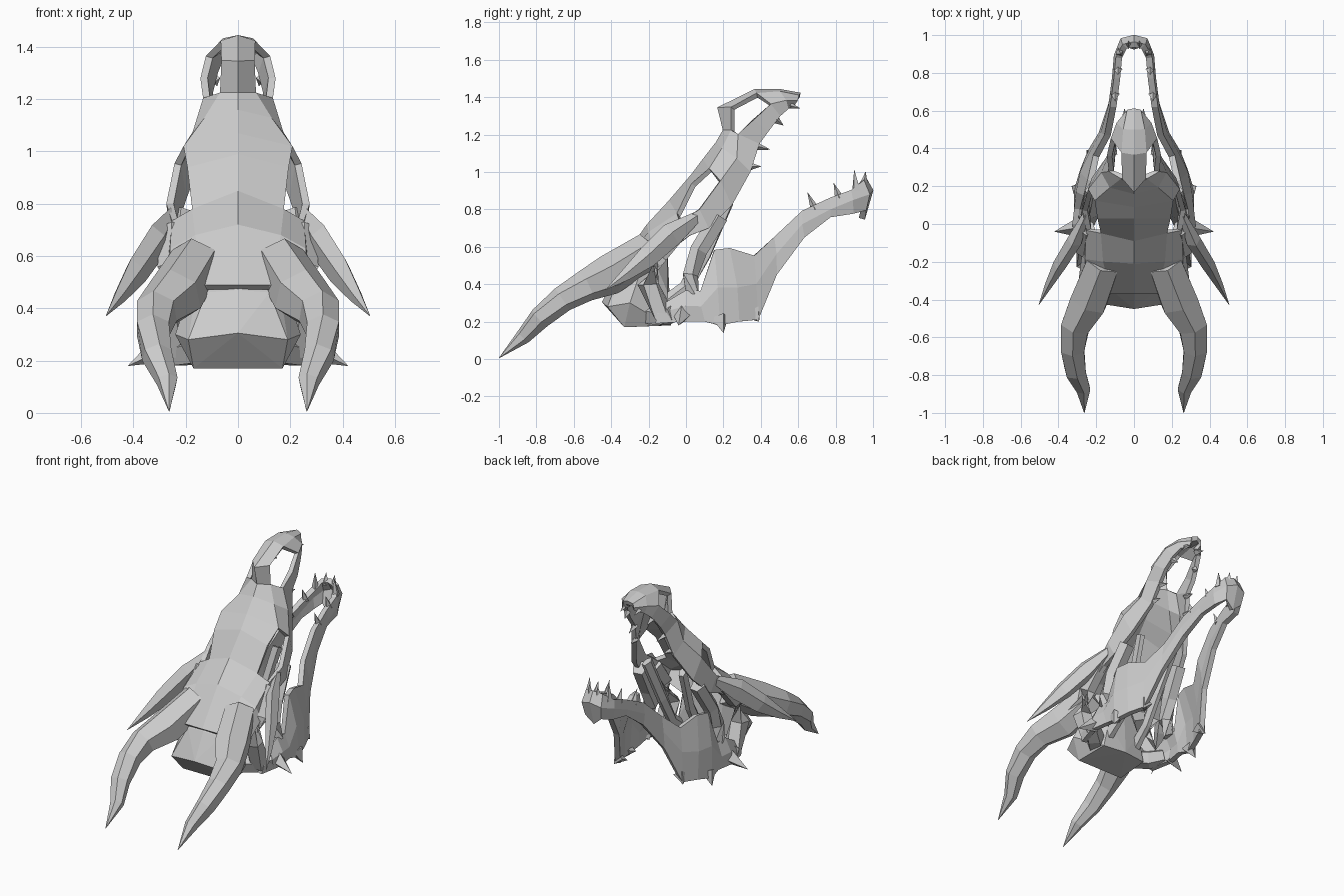
import bpy
import bmesh
from math import cos, sin, pi
from mathutils import Vector

if "Cube" in bpy.data.objects:
    bpy.data.objects.remove(bpy.data.objects["Cube"], do_unlink=True)

bone = bpy.data.materials.new("pale grey bone")
bone.use_nodes = True
bone_colour = (0.6, 0.6, 0.6, 1)
bone.diffuse_color = bone_colour
bone.node_tree.nodes["Principled BSDF"].inputs["Base Color"].default_value = bone_colour


def finish(name, mesh_builder, thickness=0):
    """Turn a half mesh into a mirrored object, optionally as a thick shell."""
    bmesh.ops.recalc_face_normals(mesh_builder, faces=mesh_builder.faces[:])
    mesh = bpy.data.meshes.new(name)
    mesh_builder.to_mesh(mesh)
    mesh_builder.free()
    mesh.materials.append(bone)
    part = bpy.data.objects.new(name, mesh)
    bpy.context.collection.objects.link(part)
    mirror = part.modifiers.new("Mirror", "MIRROR")
    mirror.merge_threshold = 0.002
    if thickness:
        shell = part.modifiers.new("Thickness", "SOLIDIFY")
        shell.thickness = thickness
        shell.offset = 0
    return part


def sheet(name, rows, thickness, holes=()):
    """Grid of quads through the rows, leaving out the (row, column) holes."""
    bm = bmesh.new()
    grid = [[bm.verts.new(point) for point in row] for row in rows]
    for i in range(len(rows) - 1):
        for j in range(len(rows[i]) - 1):
            if (i, j) not in holes:
                bm.faces.new((grid[i][j], grid[i + 1][j], grid[i + 1][j + 1], grid[i][j + 1]))
    return finish(name, bm, thickness)


def tube(name, path, sides=5, flatten=1.0):
    """Faceted tube along (x, y, z, radius) points; radius zero makes a tip."""
    bm = bmesh.new()
    centres = [Vector(p[:3]) for p in path]
    rings = []
    for i, centre in enumerate(centres):
        along = (centres[min(i + 1, len(path) - 1)] - centres[max(i - 1, 0)]).normalized()
        across = along.cross(Vector((0, 0, 1))).normalized()
        up = across.cross(along)
        radius = max(path[i][3], 0.001)
        angles = [2 * pi * k / sides + pi / 2 for k in range(sides)]
        rings.append([bm.verts.new(centre + radius * (across * cos(a) * flatten + up * sin(a)))
                      for a in angles])
    for low, high in zip(rings, rings[1:]):
        for k in range(sides):
            n = (k + 1) % sides
            bm.faces.new((low[k], low[n], high[n], high[k]))
    bm.faces.new(rings[0])
    bm.faces.new(rings[-1])
    return finish(name, bm)


def spike(name, base, tip, radius):
    return tube(name, [(*base, radius), (*tip, 0)], sides=4)


def hull(name, points):
    bm = bmesh.new()
    for point in points:
        bm.verts.new(point)
    bmesh.ops.convex_hull(bm, input=bm.verts[:])
    # Open the centre plane so the mirrored halves join
    middle = [f for f in bm.faces if all(abs(v.co.x) < 0.001 for v in f.verts)]
    bmesh.ops.delete(bm, geom=middle, context="FACES")
    return finish(name, bm)


# Skull roof and snout: midline, crown edge, cheek, tooth line
sheet("skull_shell", [
    [(0, -.36, .48), (.12, -.36, .48), (.24, -.4, .46), (.29, -.37, .42)],
    [(0, -.2, .71), (.16, -.19, .67), (.25, -.18, .62), (.26, -.14, .54)],
    [(0, -.08, .84), (.17, -.04, .77), (.24, -.03, .73), (.25, .02, .66)],
    [(0, .04, .98), (.19, .04, .93), (.26, .07, .8), (.25, .12, .7)],
    [(0, .1, 1.06), (.2, .13, 1.01), (.23, .18, .95), (.21, .24, .82)],
    [(0, .17, 1.15), (.12, .2, 1.12), (.16, .27, 1.07), (.14, .34, 1)],
    [(0, .21, 1.22), (.06, .25, 1.22), (.12, .28, 1.2), (.11, .39, 1.15)],
    [(0, .18, 1.34), (.055, .25, 1.34), (.13, .36, 1.28), (.11, .44, 1.22)],
    [(0, .37, 1.43), (.06, .38, 1.41), (.11, .45, 1.36), (.09, .5, 1.3)],
    [(0, .5, 1.43), (.05, .5, 1.42), (.08, .53, 1.38), (.07, .54, 1.34)],
    [(0, .61, 1.41), (.03, .6, 1.4), (.03, .59, 1.38), (.02, .57, 1.36)],
], 0.028, holes={(2, 1), (3, 1), (6, 1), (7, 1)})

# Braincase beneath the rear of the roof
hull("braincase", [
    (0, -.36, .47), (.12, -.35, .46), (0, -.45, .305), (.19, -.42, .28),
    (.24, -.3, .3), (.17, -.33, .17), (0, -.33, .17), (.16, -.1, .18),
    (0, -.08, .18), (.12, -.1, .36), (0, -.1, .6), (.14, -.2, .6),
])

# Swept back main horns and shorter cheek horns
tube("main_horn", [
    (.16, -.2, .58, .1), (.24, -.41, .45, .11), (.31, -.54, .39, .085), (.325, -.66, .32, .07),
    (.31, -.78, .22, .06), (.27, -.87, .12, .042), (.263, -1, .005, 0),
], sides=6)
tube("cheek_horn", [
    (.25, .06, .76, .03), (.31, -.08, .66, .07), (.39, -.21, .54, .062),
    (.45, -.32, .45, .035), (.505, -.43, .37, 0),
], flatten=0.6)

# Struts joining the cheek, palate and jaw hinge
tube("cheek_strut", [
    (.21, .18, .76, .05), (.23, .07, .58, .05), (.24, .02, .45, .045), (.26, .03, .34, .04)])
tube("hinge_strut", [
    (.25, -.02, .7, .05), (.26, -.14, .55, .05), (.25, -.2, .4, .06), (.25, -.12, .23, .06)])
tube("palate_strut", [
    (.13, .22, .84, .04), (.1, .1, .56, .04), (.1, 0, .38, .04), (.11, -.15, .26, .05)], flatten=0.6)
tube("hinge_bar", [(.14, -.2, .24, .06), (.22, -.12, .23, .06), (.29, -.06, .25, .05)])

# Lower jaw: upper edge, middle, lower edge from hinge to chin
sheet("lower_jaw", [
    [(.26, -.13, .28), (.28, -.15, .24), (.27, -.16, .19)],
    [(.27, 0, .36), (.31, 0, .28), (.31, -.02, .2)],
    [(.27, .08, .36), (.3, .08, .28), (.29, .1, .2)],
    [(.25, .15, .58), (.29, .17, .38), (.3, .18, .18)],
    [(.23, .23, .59), (.27, .27, .38), (.27, .28, .2)],
    [(.2, .36, .55), (.22, .37, .4), (.23, .38, .21)],
    [(.14, .47, .65), (.16, .48, .56), (.17, .48, .45)],
    [(.11, .62, .79), (.12, .62, .72), (.12, .63, .65)],
    [(.09, .77, .86), (.1, .77, .8), (.09, .77, .76)],
    [(.08, .88, .9), (.09, .89, .85), (.08, .89, .78)],
    [(.05, .94, .95), (.06, .97, .88), (.05, .95, .8)],
    [(0, .95, .96), (0, .985, .9), (0, .94, .75)],
], 0.034)

# Thorns along the jaw's lower rim
for base, tip in [((.3, -.02, .24), (.42, -.04, .18)),
                  ((.29, .18, .22), (.33, .2, .14)),
                  ((.22, .36, .25), (.25, .39, .2))]:
    spike("jaw_thorn", base, tip, 0.05)

# Teeth
for base, tip in [((.1, .69, .8), (.1, .65, .89)), ((.085, .82, .86), (.085, .79, .94)),
                  ((.075, .91, .9), (.07, .9, 1.01)), ((.03, .95, .93), (.03, .96, 1))]:
    spike("lower_tooth", base, tip, 0.024)
for base, tip in [((.13, .34, 1.03), (.12, .4, 1.03)), ((.11, .37, 1.14), (.1, .45, 1.12)),
                  ((.09, .48, 1.28), (.08, .52, 1.25)), ((.05, .54, 1.36), (.05, .61, 1.34))]:
    spike("upper_tooth", base, tip, 0.022)
